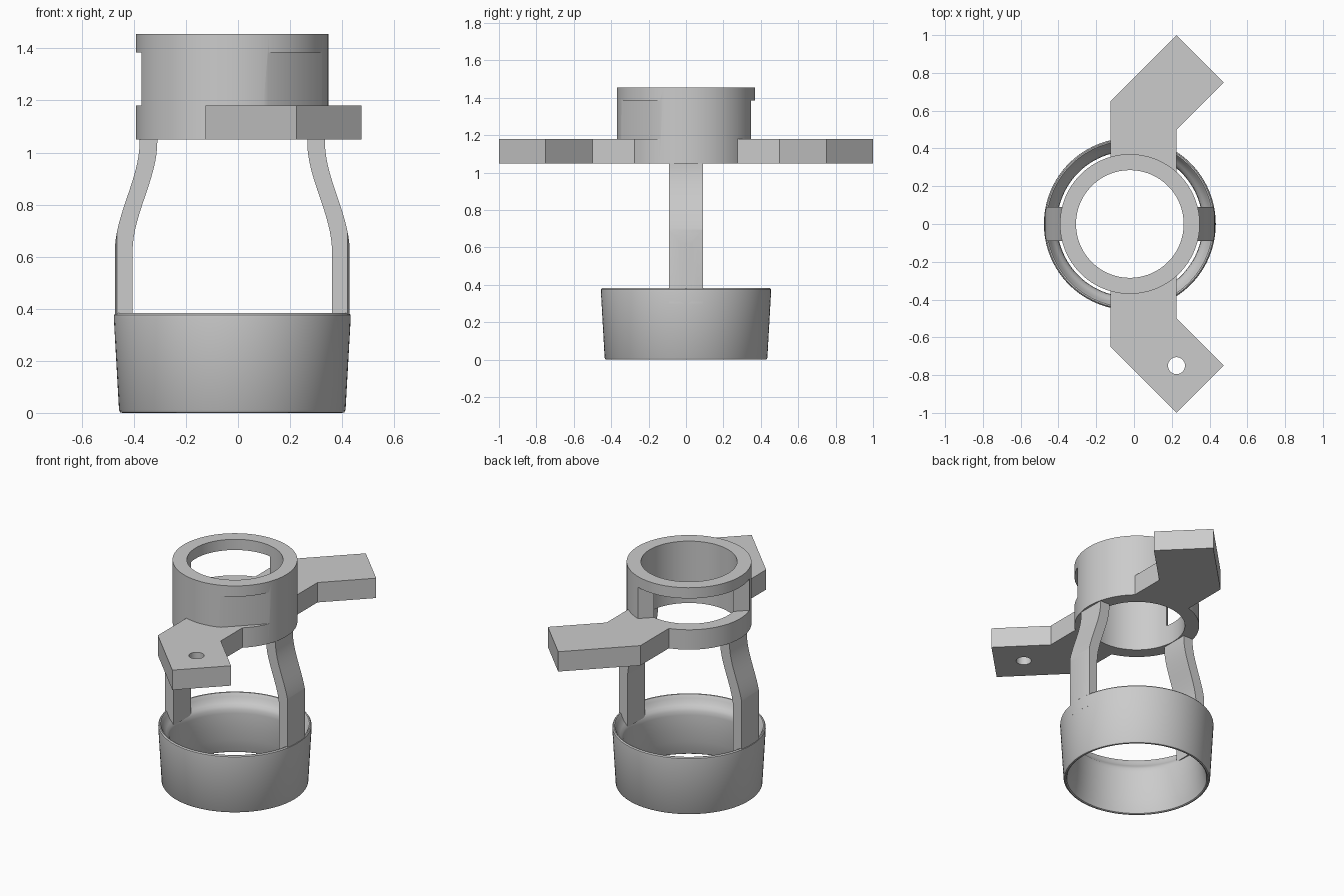
import bpy, bmesh, math
from mathutils import Matrix

CX = -0.022            # shared axis of the collar and the cup
SEG = 96

cube = bpy.data.objects.get("Cube")
if cube:
    bpy.data.objects.remove(cube, do_unlink=True)

grey = bpy.data.materials.new("plain grey")
grey.use_nodes = True
GREY = (0.6, 0.6, 0.6, 1)
grey.diffuse_color = GREY
grey.node_tree.nodes["Principled BSDF"].inputs["Base Color"].default_value = GREY


def make(name, bm):
    bmesh.ops.recalc_face_normals(bm, faces=bm.faces)
    mesh = bpy.data.meshes.new(name)
    bm.to_mesh(mesh)
    bm.free()
    obj = bpy.data.objects.new(name, mesh)
    bpy.context.collection.objects.link(obj)
    mesh.materials.append(grey)
    return obj


def cylinder(name, r, z0, z1, x=CX, y=0, seg=SEG):
    bm = bmesh.new()
    bmesh.ops.create_cone(bm, cap_ends=True, segments=seg, radius1=r, radius2=r, depth=z1 - z0,
                          matrix=Matrix.Translation((x, y, (z0 + z1) / 2)))
    return make(name, bm)


def prism(name, points, offset):
    """Extrude a closed outline of 3D points along an offset."""
    bm = bmesh.new()
    face = bm.faces.new([bm.verts.new(p) for p in points])
    new = bmesh.ops.extrude_face_region(bm, geom=[face])["geom"]
    bmesh.ops.translate(bm, vec=offset, verts=[v for v in new if isinstance(v, bmesh.types.BMVert)])
    return make(name, bm)


def diagonal_box(name, near, far, z0, z1):
    """Box on the diagonal through the axis, from near to far along it."""
    bm = bmesh.new()
    m = (Matrix.Translation((CX, 0, (z0 + z1) / 2)) @ Matrix.Rotation(math.radians(-45), 4, 'Z')
         @ Matrix.Translation(((near + far) / 2, 0, 0))
         @ Matrix.Diagonal((abs(far - near), 1, z1 - z0, 1)))
    bmesh.ops.create_cube(bm, size=1, matrix=m)
    return make(name, bm)


def boolean(obj, other, operation):
    other.hide_render = True
    mod = obj.modifiers.new(operation, 'BOOLEAN')
    mod.operation, mod.object, mod.solver = operation, other, 'EXACT'
    bpy.context.view_layer.objects.active = obj
    bpy.ops.object.modifier_apply(modifier=mod.name)
    bpy.data.objects.remove(other, do_unlink=True)


def smooth(obj):
    bpy.ops.object.select_all(action='DESELECT')
    obj.select_set(True)
    bpy.context.view_layer.objects.active = obj
    bpy.ops.object.shade_smooth_by_angle(angle=math.radians(30))


# Collar with two bent mounting arms
collar = cylinder("collar_bracket", 0.37, 1.05, 1.455)
arm = [(-0.125, -0.2), (-0.125, -0.65), (0.225, -1), (0.475, -0.75), (0.225, -0.5), (0.225, -0.2)]
for side in (1, -1):
    boolean(collar, prism("arm", [(x, y * side, 1.05) for x, y in arm], (0, 0, 0.13)), 'UNION')
    boolean(collar, cylinder("bolt_hole", 0.045, 1, 1.3, 0.225, 0.75 * side, 32), 'DIFFERENCE')
# Bore, open window at the back, flat recess at the front
boolean(collar, cylinder("bore", 0.285, 1, 1.6), 'DIFFERENCE')
boolean(collar, diagonal_box("window", -0.157, -0.6, 1.18, 1.385), 'DIFFERENCE')
boolean(collar, diagonal_box("flat", 0.34, 0.6, 1.18, 1.385), 'DIFFERENCE')
smooth(collar)

# Tapered cup with rounded lips and a coved inside
profile = [(0.415, 0.004), (0.422, 0), (0.43, 0.002), (0.435, 0.01), (0.455, 0.365), (0.454, 0.376),
           (0.448, 0.383), (0.441, 0.382), (0.436, 0.374), (0.43, 0.36), (0.42, 0.34), (0.408, 0.325),
           (0.396, 0.312), (0.388, 0.295), (0.385, 0.27), (0.387, 0.18), (0.395, 0.09), (0.405, 0.04)]
bm = bmesh.new()
verts = [bm.verts.new((r, 0, z)) for r, z in profile]
edges = [bm.edges.new((verts[i - 1], verts[i])) for i in range(len(verts))]
bmesh.ops.spin(bm, geom=verts + edges, cent=(0, 0, 0), axis=(0, 0, 1), angle=math.tau,
               steps=SEG, use_merge=True)
bmesh.ops.remove_doubles(bm, verts=bm.verts, dist=0.0001)
bmesh.ops.translate(bm, verts=bm.verts, vec=(CX, 0, 0))
smooth(make("cup", bm))

# S-shaped legs joining the cup to the collar
inner = [(0.383, 0.3)]
for i in range(17):
    t = i / 16
    inner.append((0.383 - 0.095 * t * t * (3 - 2 * t), 0.62 + 0.42 * t))
inner.append((0.288, 1.06))
outline = inner + [(r + 0.068, z) for r, z in reversed(inner)]
for name, side in (("left_leg", 1), ("right_leg", -1)):
    leg = prism(name, [(CX + side * r, -0.09, z) for r, z in outline], (0, 0.18, 0))
    boolean(leg, cylinder("leg_trim", 0.452, 0.2, 1.3), 'INTERSECT')
    smooth(leg)
